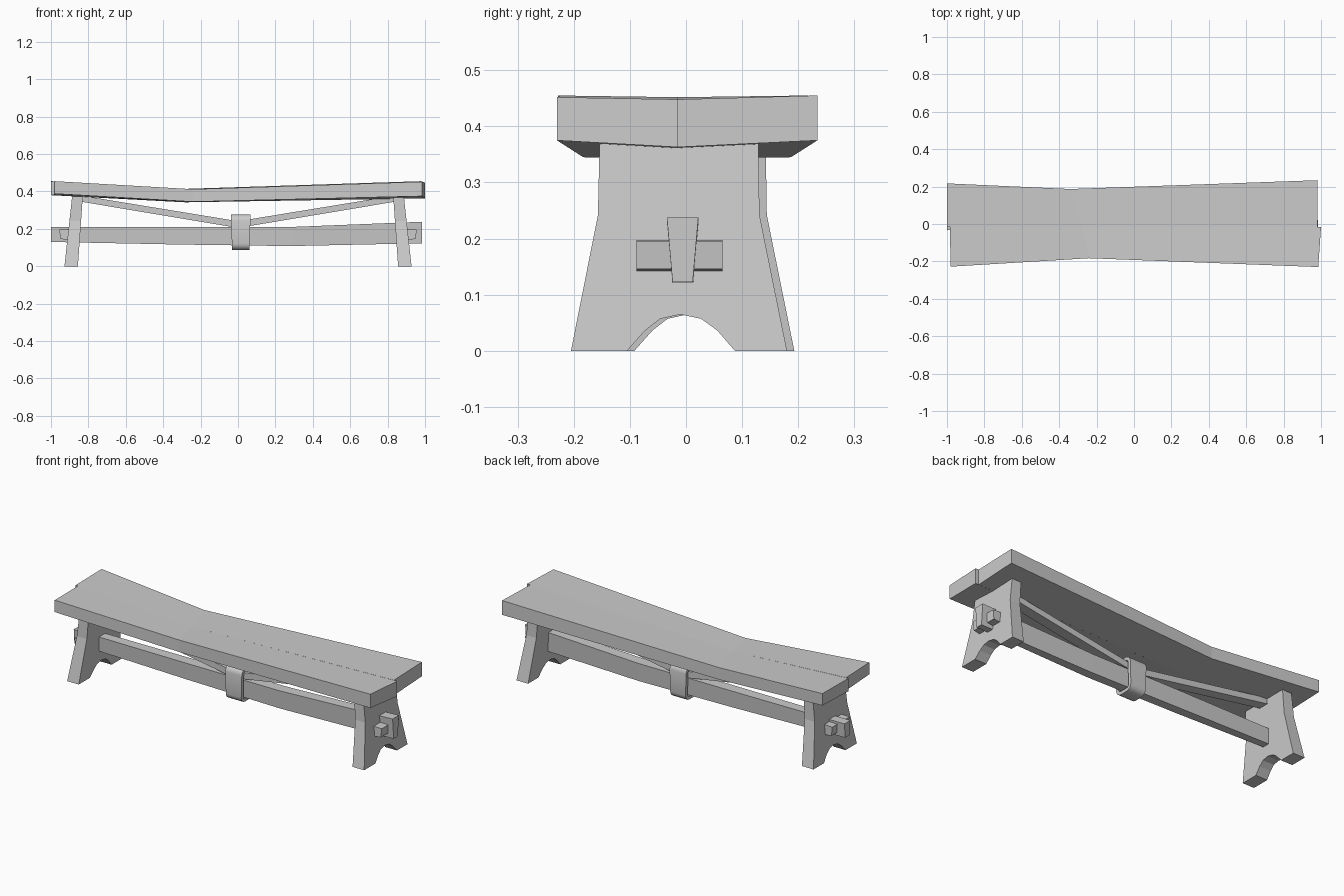
import bpy, math

if "Cube" in bpy.data.objects:
    bpy.data.objects.remove(bpy.data.objects["Cube"])


def make(name, verts, faces, smooth=False):
    import bmesh
    me = bpy.data.meshes.new(name)
    me.from_pydata(verts, [], faces)
    bm = bmesh.new()
    bm.from_mesh(me)
    bmesh.ops.remove_doubles(bm, verts=bm.verts, dist=0.0005)
    bmesh.ops.recalc_face_normals(bm, faces=bm.faces)
    bm.to_mesh(me)
    bm.free()
    ob = bpy.data.objects.new(name, me)
    bpy.context.collection.objects.link(ob)
    if smooth:
        bpy.context.view_layer.objects.active = ob
        ob.select_set(True)
        bpy.ops.object.shade_smooth_by_angle(angle=math.radians(40))
        ob.select_set(False)
    return ob


def loft(name, sections, caps=True, closed=False, smooth=False):
    """Skin a row of equal-length closed sections."""
    n, m = len(sections[0]), len(sections)
    verts = [p for s in sections for p in s]
    faces = []
    for k in range(m if closed else m - 1):
        a, b = k * n, ((k + 1) % m) * n
        faces += [(a + i, a + (i + 1) % n, b + (i + 1) % n, b + i) for i in range(n)]
    if caps and not closed:
        faces += [tuple(range(n)), tuple(range((m - 1) * n, m * n))]
    return make(name, verts, faces, smooth)


def rect(x, y0, y1, z0, z1, inset=0.0):
    return [(x, y0 + inset, z0), (x, y1 - inset, z0), (x, y1, z1), (x, y0, z1)]


# Seat: sagging waisted plank, front and back halves ending with a small step
MID = -0.015
# per station: x outer, x inner, y outer, top outer, top mid, bottom outer, bottom mid
front = [(-0.98, -0.985, -0.228, 0.455, 0.452, 0.388, 0.380),
         (-0.24, -0.28, -0.183, 0.412, 0.412, 0.345, 0.342),
         (0.985, 1.0, -0.230, 0.452, 0.448, 0.375, 0.363)]
back = [(-1.0, -1.0, 0.217, 0.455, 0.452, 0.388, 0.380),
        (-0.34, -0.28, 0.187, 0.412, 0.412, 0.345, 0.342),
        (0.98, 0.98, 0.234, 0.455, 0.448, 0.375, 0.363)]
sv, sf = [], []
for half in (front, back):
    o = len(sv)
    for xo, xi, y, to, tm, bo, b_mid in half:
        sv += [(xo, y, to), (xi, MID, tm), (xi, MID, b_mid), (xo, y, bo)]
    for k in (o, o + 4):
        sf += [(k, k + 1, k + 5, k + 4), (k + 2, k + 3, k + 7, k + 6), (k + 3, k, k + 4, k + 7)]
    sf += [(o, o + 1, o + 2, o + 3), (o + 8, o + 9, o + 10, o + 11)]
# step faces between the halves
sf += [(1, 2, 14, 13), (9, 10, 22, 21)]
make("seat", sv, sf)

# Legs: splayed boards with an arched foot
profile = [(-0.205, 0), (-0.105, 0), (-0.073, 0.036), (-0.046, 0.057), (-0.01, 0.065),
           (0.027, 0.057), (0.056, 0.036), (0.087, 0), (0.18, 0),
           (0.131, 0.242), (0.129, 0.372), (-0.154, 0.372), (-0.157, 0.242)]
for side, name, dy in ((1, "right_leg", 0), (-1, "left_leg", 0.013)):
    outer = [(side * (0.928 - 0.11 * z), y + dy, z) for y, z in profile]
    inner = [(side * (0.856 - 0.07 * z), y + dy, z) for y, z in profile]
    loft(name, [outer, inner])

# Long stretcher passing through both legs
loft("stretcher", [rect(-1.0, -0.031, 0.021, 0.13, 0.21, 0.006),
                   rect(-0.3, -0.036, 0.026, 0.116, 0.21, 0.006),
                   rect(0.28, -0.036, 0.026, 0.108, 0.21, 0.006),
                   rect(0.985, -0.034, 0.022, 0.123, 0.238, 0.01)])

# Keys pinning the stretcher outside the legs
for side, name in ((1, "right_key"), (-1, "left_key")):
    loft(name, [[(side * x, y, z) for x, z in
                 ((0.905, 0.141), (0.95, 0.146), (0.955, 0.196), (0.9, 0.198))]
                for y in (-0.088, 0.065)])

# Diagonal braces from the middle up to the legs
for side, name in ((1, "right_brace"), (-1, "left_brace")):
    loft(name, [rect(side * 0.012, -0.034, 0.024, 0.207, 0.243),
                rect(side * 0.85, -0.034, 0.024, 0.347, 0.38)])


# Strap binding braces to stretcher: rounded ring
def ring(x, hy, z0, z1, r):
    pts = []
    for cy, cz, a0 in ((hy - r, z1 - r, 0), (r - hy, z1 - r, 90),
                       (r - hy, z0 + r, 180), (hy - r, z0 + r, 270)):
        for i in range(5):
            a = math.radians(a0 + i * 22.5)
            z = cz + r * math.sin(a)
            sx = x * (0.9 + 0.1 * (z - 0.085) / 0.19)
            pts.append((0.015 + sx, -0.005 + cy + r * math.cos(a), z))
    return pts


loft("strap", [ring(-0.052, 0.056, 0.087, 0.277, 0.034), ring(0.052, 0.056, 0.087, 0.277, 0.034),
               ring(0.052, 0.038, 0.105, 0.259, 0.016), ring(-0.052, 0.038, 0.105, 0.259, 0.016)],
     closed=True, smooth=True)
